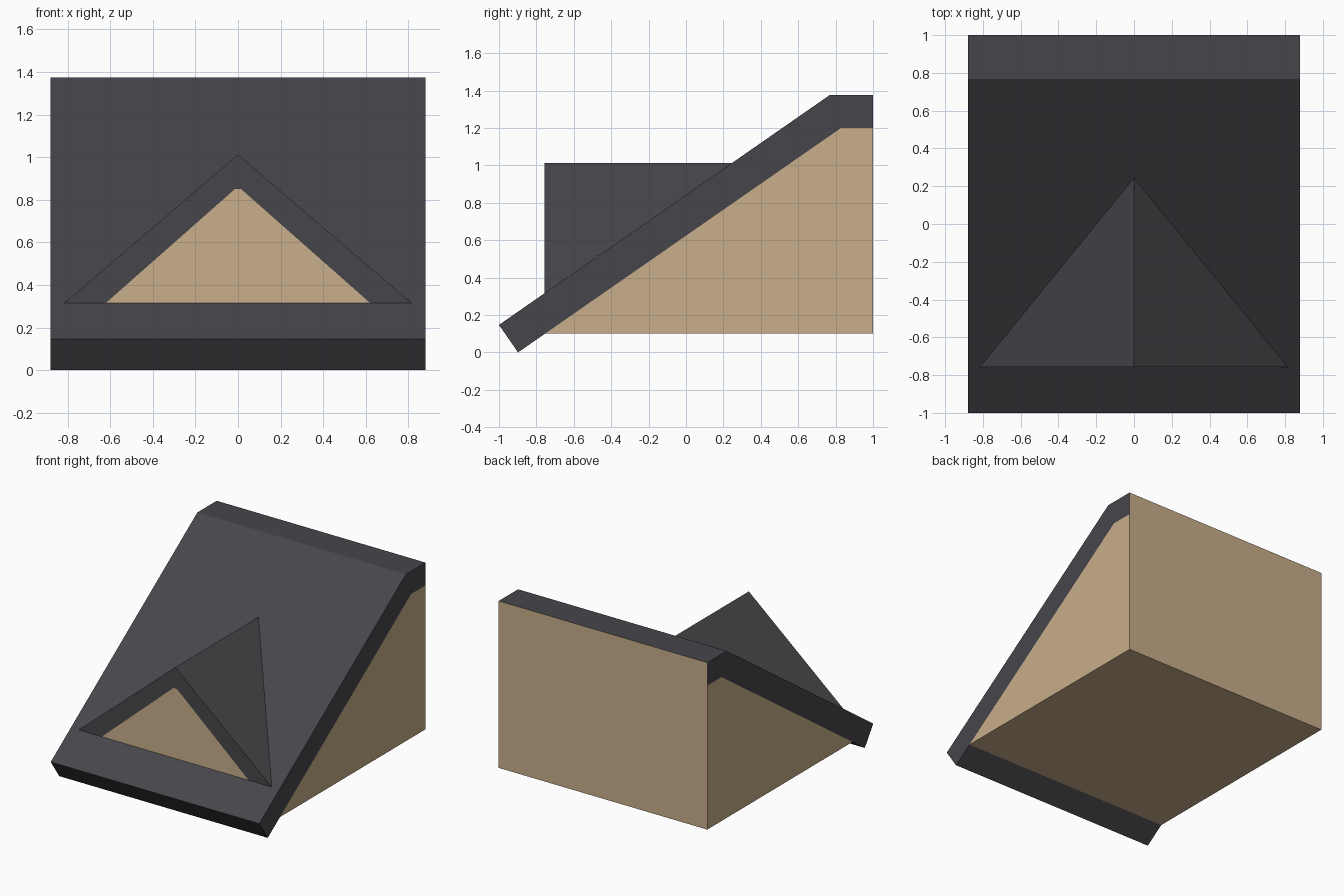
import bpy

if "Cube" in bpy.data.objects:
    bpy.data.objects.remove(bpy.data.objects["Cube"])


def material(name, rgb):
    m = bpy.data.materials.new(name)
    m.diffuse_color = (*rgb, 1)
    m.use_nodes = True
    m.node_tree.nodes["Principled BSDF"].inputs["Base Color"].default_value = m.diffuse_color
    return m


DARK = material("dark_roof", (0.062, 0.060, 0.069))
TAN = material("tan_wall", (0.58, 0.424, 0.256))
HALF = 0.88


def make(name, verts, faces, slots, mats):
    mesh = bpy.data.meshes.new(name)
    mesh.from_pydata(verts, [], faces)
    for m in mats:
        mesh.materials.append(m)
    for p, s in zip(mesh.polygons, slots):
        p.material_index = s
    obj = bpy.data.objects.new(name, mesh)
    bpy.context.collection.objects.link(obj)
    return obj


def side_prism(name, profile, mats, skip=(), second=()):
    """Extrude a counter-clockwise (y, z) profile across x, leaving out skipped sides."""
    n = len(profile)
    verts = [(x, y, z) for x in (-HALF, HALF) for y, z in profile]
    faces = [list(range(n))[::-1], list(range(n, 2 * n))]
    slots = [0, 0]
    for i in range(n):
        if i not in skip:
            j = (i + 1) % n
            faces.append([i, j, j + n, i + n])
            slots.append(1 if i in second else 0)
    return make(name, verts, faces, slots, mats)


# Sloping roof slab; its back end is wall coloured, the joint with the walls is open
side_prism("main_roof",
           [(-1, 0.147), (-0.898, 0), (-0.751, 0.102), (0.829, 1.2),
            (1, 1.2), (1, 1.375), (0.767, 1.375)],
           [DARK, TAN], skip=(2, 3), second=(4,))

# Wall block under the roof
side_prism("walls", [(-0.751, 0.102), (1, 0.102), (1, 1.2), (0.829, 1.2)],
           [TAN], skip=(2, 3))

# Gabled dormer: two roof planes and a front with an inset wall panel
F, B, T = -0.757, 0.316, 1.012
make("dormer",
     [(-0.815, F, B), (0.815, F, B), (0, F, T), (0, 0.245, T),
      (-0.62, F, B), (0.62, F, B), (0.015, F, 0.85), (-0.015, F, 0.85)],
     [(0, 2, 3), (1, 3, 2), (0, 4, 7, 2), (5, 1, 2, 6), (7, 6, 2), (4, 5, 6, 7)],
     [0, 0, 0, 0, 0, 1], [DARK, TAN])
